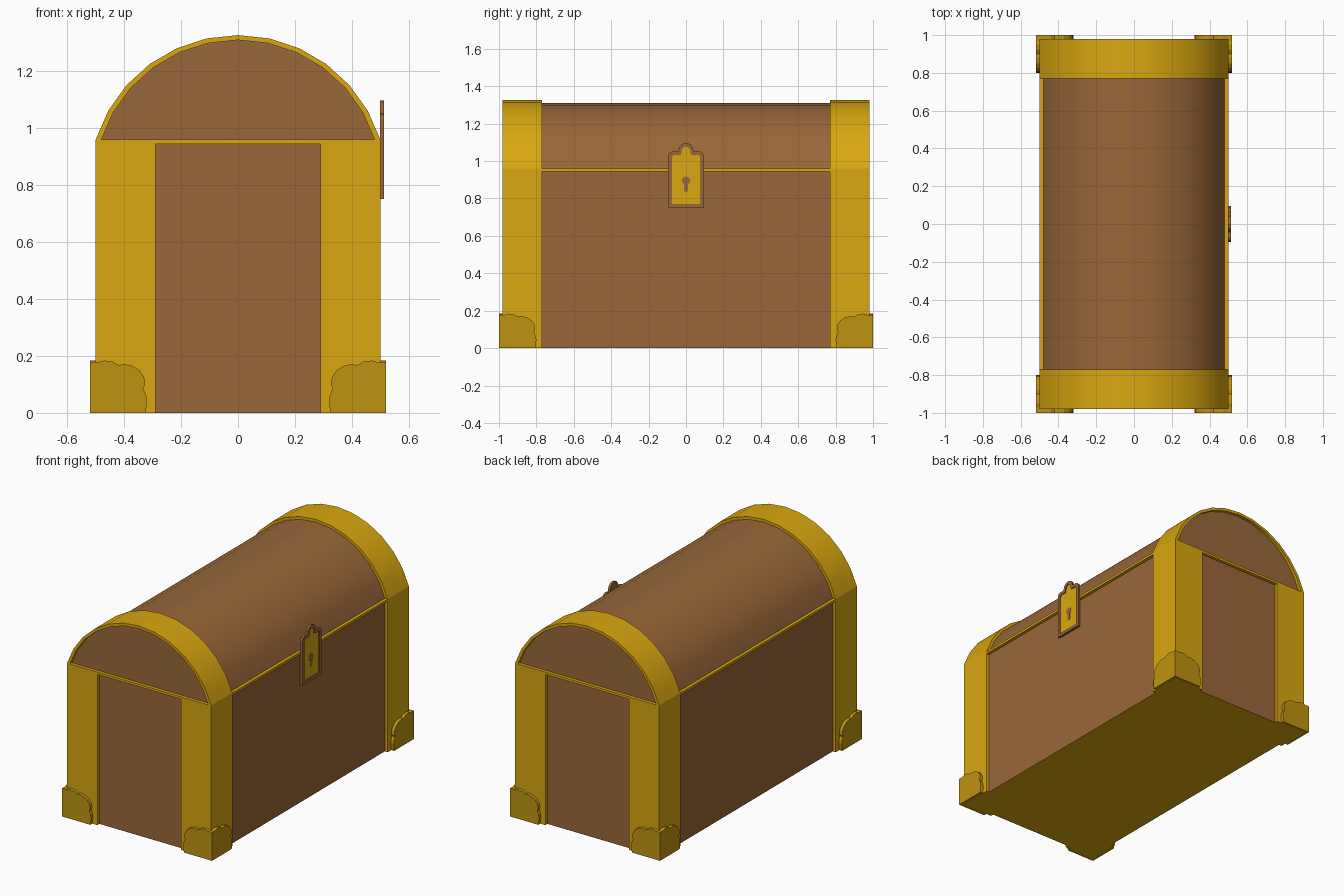
import bpy, bmesh, math

if "Cube" in bpy.data.objects:
    bpy.data.objects.remove(bpy.data.objects["Cube"])


def material(name, srgb):
    lin = [c / 12.92 if c <= 0.04045 else ((c + 0.055) / 1.055) ** 2.4 for c in srgb]
    m = bpy.data.materials.new(name)
    m.diffuse_color = (*lin, 1.0)
    m.use_nodes = True
    m.node_tree.nodes["Principled BSDF"].inputs["Base Color"].default_value = m.diffuse_color
    return m


WOOD = material("brown wood", (0.60, 0.405, 0.225))
GOLD = material("gold trim", (0.85, 0.655, 0.06))
DARK = material("dark gold", (0.75, 0.58, 0.065))


def make(name, bm, mats, smooth=False):
    bmesh.ops.recalc_face_normals(bm, faces=bm.faces)
    me = bpy.data.meshes.new(name)
    bm.to_mesh(me)
    bm.free()
    for m in mats:
        me.materials.append(m)
    ob = bpy.data.objects.new(name, me)
    bpy.context.collection.objects.link(ob)
    if smooth:
        bpy.ops.object.select_all(action='DESELECT')
        ob.select_set(True)
        bpy.context.view_layer.objects.active = ob
        bpy.ops.object.shade_smooth_by_angle(angle=math.radians(30))
    return ob


def add_prism(bm, pts, axis, a, b):
    """Extrude a (u, z) outline from a to b along 'x' or 'y'."""
    def co(u, z, d):
        return (d, u, z) if axis == 'x' else (u, d, z)
    r0 = [bm.verts.new(co(u, z, a)) for u, z in pts]
    r1 = [bm.verts.new(co(u, z, b)) for u, z in pts]
    bm.faces.new(r0)
    bm.faces.new(r1[::-1])
    for i in range(len(pts)):
        j = (i + 1) % len(pts)
        bm.faces.new((r0[i], r0[j], r1[j], r1[i]))


def prism(name, pts, axis, a, b, mat, smooth=False):
    bm = bmesh.new()
    add_prism(bm, pts, axis, a, b)
    return make(name, bm, [mat], smooth)


def rect(u0, u1, z0, z1):
    return [(u0, z0), (u1, z0), (u1, z1), (u0, z1)]


# wooden body with gold underside
body = prism("chest_body", rect(-0.48, 0.48, 0, 0.95), 'y', -0.96, 0.96, WOOD)
body.data.materials.append(GOLD)
for p in body.data.polygons:
    if p.normal.z < -0.5:
        p.material_index = 1

# gold rim between body and lid
prism("rim", rect(-0.5, 0.5, 0.945, 0.96), 'y', -0.98, 0.98, GOLD)

# arched lid and its two gold bands
R, CZ, HALF = 0.524, 0.803, math.asin(0.5 / 0.524)
outer = []
for i in range(13):
    t = HALF * (1 - i / 6)
    outer.append((R * math.sin(t), CZ + R * math.cos(t)))
inner = [(x * 0.96, 0.96 + (z - 0.96) * 0.953) for x, z in outer]
prism("lid", inner, 'y', -0.96, 0.96, WOOD, True)
for s, side in ((-1, "front"), (1, "back")):
    prism("lid_band_" + side, outer + inner[::-1], 'y', s * 0.77, s * 0.98, GOLD, True)

# corner posts and scalloped foot brackets
scallop = [(0, 0), (0, 0.178), (0.03, 0.178), (0.05, 0.184), (0.08, 0.18),
           (0.10, 0.168), (0.12, 0.171), (0.15, 0.165), (0.175, 0.148),
           (0.19, 0.125), (0.194, 0.10), (0.187, 0.085), (0.197, 0.065),
           (0.20, 0.045), (0.198, 0.02), (0.195, 0)]
for sx, lr in ((-1, "left"), (1, "right")):
    for sy, fb in ((-1, "front"), (1, "back")):
        prism(f"post_{fb}_{lr}", rect(sx * 0.29, sx * 0.5, 0, 0.945), 'y',
              sy * 0.77, sy * 0.98, GOLD)
        bm = bmesh.new()
        add_prism(bm, [(sx * (0.52 - u), z) for u, z in scallop], 'y', sy * 0.98, sy * 1.0)
        add_prism(bm, [(sy * (1.0 - max(u, 0.02)), z) for u, z in scallop], 'x',
                  sx * 0.5, sx * 0.52)
        make(f"foot_bracket_{fb}_{lr}", bm, [DARK])


def mirrored(half):
    return half + [(-y, z) for y, z in half[::-1] if y > 0]


# lock: wooden raised frame around a recessed gold plate
out_half = [(0.095, 0.752), (0.095, 1.03), (0.086, 1.046), (0.07, 1.053), (0.053, 1.05),
            (0.042, 1.052), (0.036, 1.075), (0.022, 1.091), (0.0, 1.097)]
in_half = [(0.076, 0.771), (0.076, 1.018), (0.071, 1.03), (0.06, 1.034), (0.047, 1.031),
           (0.026, 1.035), (0.022, 1.062), (0.013, 1.073), (0.0, 1.077)]
o, n = mirrored(out_half), mirrored(in_half)
bm = bmesh.new()
rings = [[bm.verts.new((x, y, z)) for y, z in pts]
         for x, pts in ((0.498, o), (0.513, o), (0.513, n), (0.507, n))]
bm.faces.new(rings[0])
for a, b in zip(rings, rings[1:]):
    for i in range(len(a)):
        j = (i + 1) % len(a)
        bm.faces.new((a[i], a[j], b[j], b[i]))
bm.faces.new(rings[3]).material_index = 1
make("lock", bm, [WOOD, GOLD])

# keyhole plate
hole = []
for i in range(13):
    t = math.radians(-60 + 300 * i / 12)
    hole.append((0.022 * math.cos(t), 0.895 + 0.022 * math.sin(t)))
hole += [(-0.011, 0.84), (0.0, 0.833), (0.011, 0.84)]
prism("keyhole", hole, 'x', 0.506, 0.509, WOOD)
